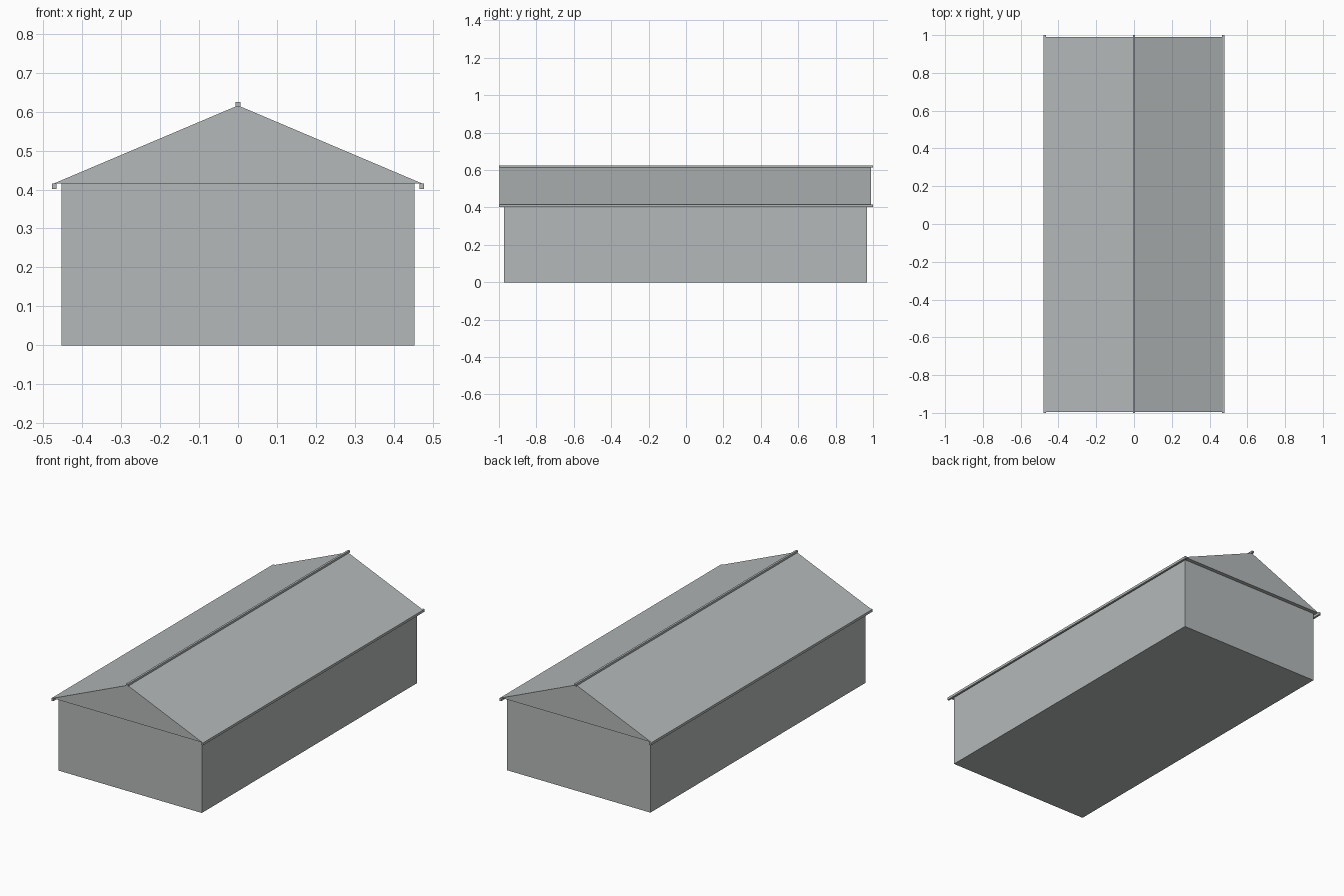
import bpy
import bmesh

cube = bpy.data.objects.get("Cube")
if cube:
    bpy.data.objects.remove(cube, do_unlink=True)

# Single flat colour
GREY = (0.46, 0.485, 0.485, 1.0)
grey = bpy.data.materials.new("pale grey")
grey.use_nodes = True
grey.diffuse_color = GREY
grey.node_tree.nodes["Principled BSDF"].inputs["Base Color"].default_value = GREY


def extrude_profile(name, profile, y0, y1):
    """Extrude a closed x-z outline from y0 to y1."""
    bm = bmesh.new()
    face = bm.faces.new([bm.verts.new((x, y0, z)) for x, z in profile])
    ext = bmesh.ops.extrude_face_region(bm, geom=[face])
    verts = [g for g in ext["geom"] if isinstance(g, bmesh.types.BMVert)]
    bmesh.ops.translate(bm, vec=(0, y1 - y0, 0), verts=verts)
    bmesh.ops.recalc_face_normals(bm, faces=bm.faces[:])
    mesh = bpy.data.meshes.new(name)
    bm.to_mesh(mesh)
    bm.free()
    mesh.materials.append(grey)
    obj = bpy.data.objects.new(name, mesh)
    bpy.context.collection.objects.link(obj)
    return obj


def box(name, x0, x1, z0, z1, y0, y1):
    return extrude_profile(name, [(x0, z0), (x1, z0), (x1, z1), (x0, z1)], y0, y1)


EAVES = 0.416
RIDGE = 0.616

# Walls and gabled roof
box("walls", -0.453, 0.453, 0, EAVES, -0.973, 0.968)
extrude_profile("roof", [(-0.472, EAVES), (0.472, EAVES), (0, RIDGE)], -0.996, 0.99)

# Ridge cap and the two gutters along the eaves
box("ridge_cap", -0.006, 0.006, 0.613, 0.625, -1, 1)
for side, cx in (("left", 0.472), ("right", -0.472)):
    box(side + "_gutter", cx - 0.006, cx + 0.006, 0.402, EAVES, -1, 1)
